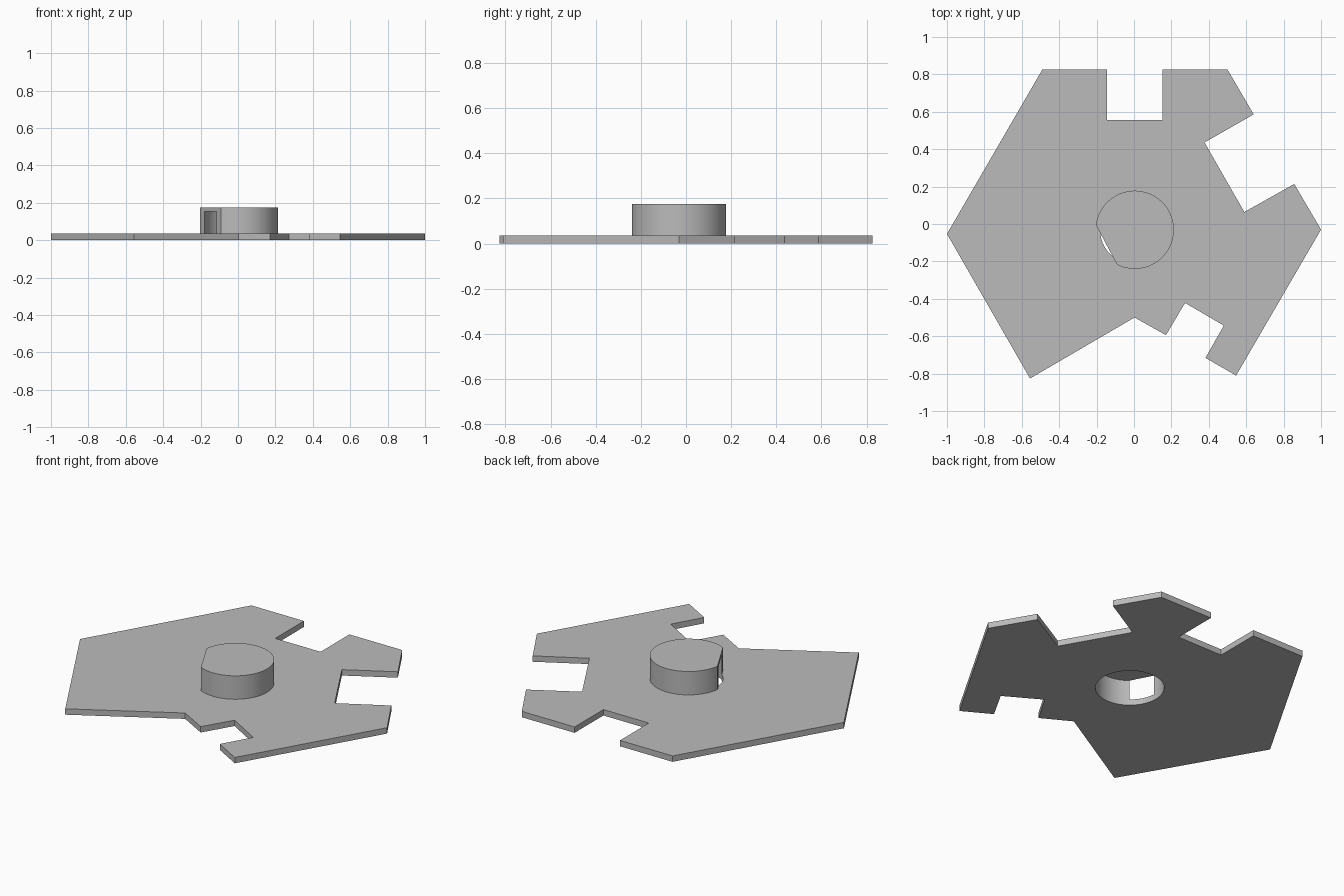
import bpy, bmesh, math
from mathutils import Vector

cube = bpy.data.objects.get("Cube")
if cube:
    bpy.data.objects.remove(cube, do_unlink=True)

PLATE_TOP, CAP_TOP, POCKET_TOP = 0.035, 0.174, 0.152
CENTRE = Vector((0.004, -0.031))
RADIUS, BORE, FLAT = 0.209, 0.185, 0.171

grey = bpy.data.materials.new("plain grey")
grey.use_nodes = True
colour = (0.5, 0.5, 0.5, 1)
grey.diffuse_color = colour
grey.node_tree.nodes["Principled BSDF"].inputs["Base Color"].default_value = colour


def prism(name, outline, z0, z1):
    """Extrude a closed outline between two heights."""
    bm = bmesh.new()
    face = bm.faces.new([bm.verts.new((x, y, z0)) for x, y in outline])
    new = bmesh.ops.extrude_face_region(bm, geom=[face])["geom"]
    tops = [v for v in new if isinstance(v, bmesh.types.BMVert)]
    bmesh.ops.translate(bm, verts=tops, vec=(0, 0, z1 - z0))
    bmesh.ops.recalc_face_normals(bm, faces=bm.faces)
    mesh = bpy.data.meshes.new(name)
    bm.to_mesh(mesh)
    bm.free()
    mesh.materials.append(grey)
    obj = bpy.data.objects.new(name, mesh)
    bpy.context.collection.objects.link(obj)
    return obj


def arc(radius, start, sweep, steps):
    return [CENTRE + radius * Vector((math.cos(start + sweep * i / steps),
                                      math.sin(start + sweep * i / steps)))
            for i in range(steps + 1)]


# Hexagonal plate with notched edges
outline = [(-0.49, 0.826), (-0.145, 0.826), (-0.145, 0.556), (0.153, 0.556),
           (0.153, 0.826), (0.5, 0.826), (0.64, 0.586), (0.377, 0.436),
           (0.59, 0.064), (0.857, 0.214), (1, -0.03), (0.546, -0.81),
           (0.382, -0.716), (0.48, -0.543), (0.273, -0.422), (0.171, -0.594),
           (0.003, -0.5), (-0.556, -0.826), (-1, -0.053)]
plate = prism("notched_plate", outline, 0, PLATE_TOP)

# Round cap with one flat side
flat_dir = math.radians(208)
half = math.acos(FLAT / RADIUS)
cap = prism("hollow_cap", arc(RADIUS, flat_dir + half, math.tau - 2 * half, 72),
            PLATE_TOP, CAP_TOP)

# Bore through the plate into the cap; it breaks through the flat as a window
cutter = prism("bore_cutter", arc(BORE, 0, math.tau, 72)[:-1], -0.1, POCKET_TOP)
cutter.hide_render = True
for obj in (plate, cap):
    mod = obj.modifiers.new("bore", "BOOLEAN")
    mod.operation = "DIFFERENCE"
    mod.solver = "EXACT"
    mod.object = cutter
    bpy.ops.object.select_all(action="DESELECT")
    bpy.context.view_layer.objects.active = obj
    obj.select_set(True)
    bpy.ops.object.modifier_apply(modifier=mod.name)
    bpy.ops.object.shade_smooth_by_angle(angle=math.radians(25))
bpy.data.objects.remove(cutter, do_unlink=True)
